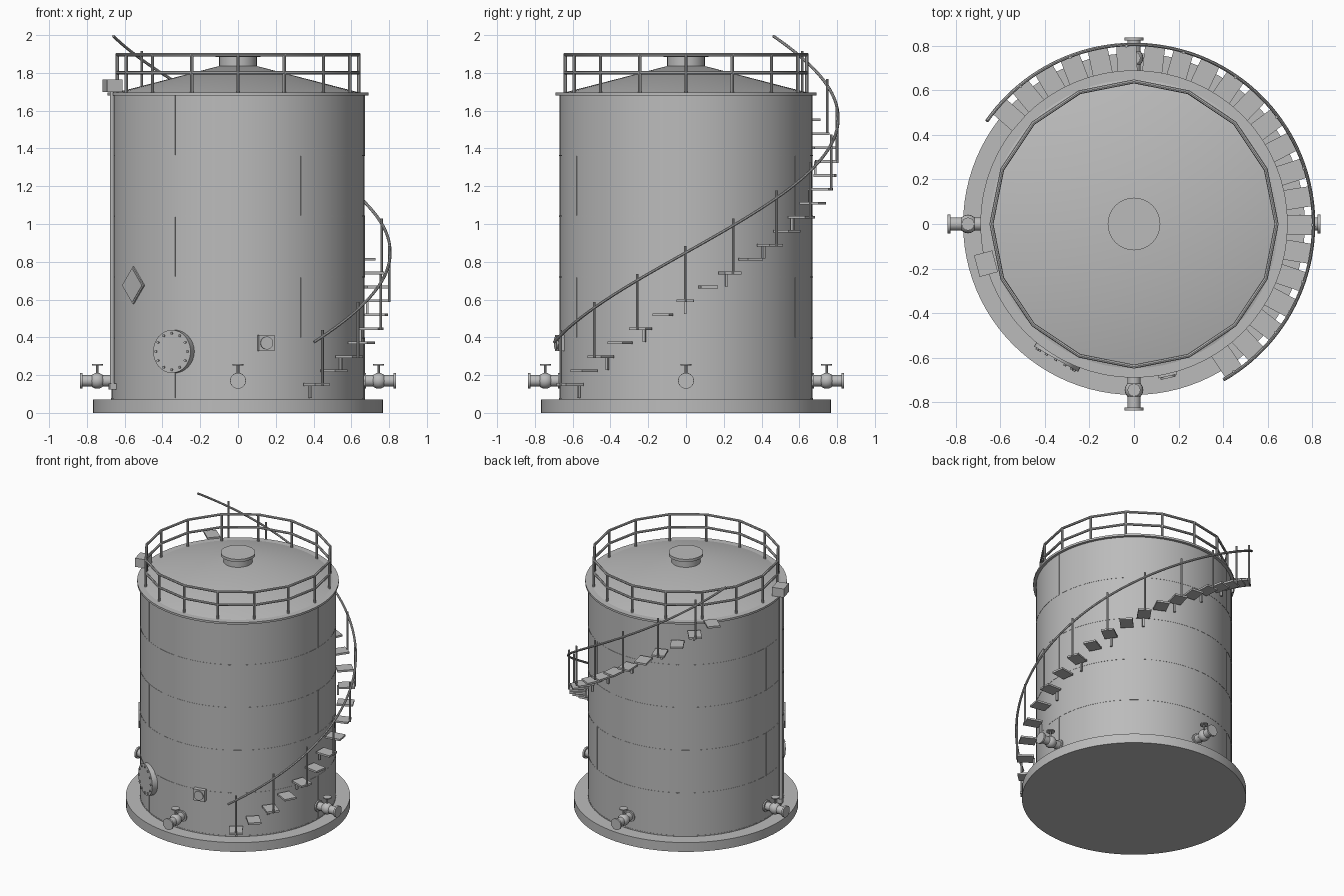
import bpy, bmesh, math
from mathutils import Matrix, Vector

cube = bpy.data.objects.get("Cube")
if cube:
    bpy.data.objects.remove(cube)

steel = bpy.data.materials.new("grey steel")
steel.use_nodes = True
GREY = (0.5, 0.5, 0.5, 1)
steel.diffuse_color = GREY
steel.node_tree.nodes["Principled BSDF"].inputs["Base Color"].default_value = GREY

WALL = 0.67           # shell radius
COURSE = 0.322        # height of one plate course
SHELL_BASE = 0.075


def finish(name, mesh):
    """Link a mesh as an object with the shared material and crisp smoothing."""
    mesh.materials.clear()
    mesh.materials.append(steel)
    obj = bpy.data.objects.new(name, mesh)
    bpy.context.collection.objects.link(obj)
    bpy.ops.object.select_all(action='DESELECT')
    obj.select_set(True)
    bpy.context.view_layer.objects.active = obj
    bpy.ops.object.shade_smooth_by_angle(angle=math.radians(30))
    return obj


def finish_bm(name, bm):
    mesh = bpy.data.meshes.new(name)
    bm.to_mesh(mesh)
    bm.free()
    return finish(name, mesh)


def at(azimuth, r, z):
    """Frame on the tank side: x points outward, y along the wall, z up."""
    return Matrix.Rotation(math.radians(azimuth), 4, 'Z') @ Matrix.Translation((r, 0, z))


def box(bm, frame, size):
    bmesh.ops.create_cube(bm, size=1, matrix=frame @ Matrix.Diagonal((*size, 1)))


def rod(bm, frame, radius, start, end, axis='Z', sides=16):
    """Capped cylinder from start to end along the frame's Z or X axis."""
    turn = Matrix.Rotation(math.pi / 2, 4, 'Y') if axis == 'X' else Matrix()
    mid = Matrix.Translation((0, 0, (start + end) / 2))
    bmesh.ops.create_cone(bm, cap_ends=True, segments=sides, radius1=radius,
                          radius2=radius, depth=end - start, matrix=frame @ turn @ mid)


def lathe(name, profile, sides=64):
    """Spin a (radius, height) profile around the vertical axis."""
    bm = bmesh.new()
    verts = [bm.verts.new((r, 0, z)) for r, z in profile]
    edges = [bm.edges.new(pair) for pair in zip(verts, verts[1:])]
    bmesh.ops.spin(bm, geom=verts + edges, cent=(0, 0, 0), axis=(0, 0, 1),
                   angle=math.tau, steps=sides, use_merge=True)
    bmesh.ops.remove_doubles(bm, verts=bm.verts, dist=0.0001)
    bmesh.ops.recalc_face_normals(bm, faces=bm.faces)
    return finish_bm(name, bm)


def tube(name, points, radius, cyclic=False):
    """Round bar along a path."""
    curve = bpy.data.curves.new(name, 'CURVE')
    curve.dimensions = '3D'
    curve.bevel_depth = radius
    curve.bevel_resolution = 2
    curve.use_fill_caps = True
    spline = curve.splines.new('POLY')
    spline.points.add(len(points) - 1)
    for point, co in zip(spline.points, points):
        point.co = (*co, 1)
    spline.use_cyclic_u = cyclic
    temp = bpy.data.objects.new(name + "_path", curve)
    bpy.context.collection.objects.link(temp)
    graph = bpy.context.evaluated_depsgraph_get()
    mesh = bpy.data.meshes.new_from_object(temp.evaluated_get(graph))
    bpy.data.objects.remove(temp)
    return finish(name, mesh)


# Foundation, shell, top curb, roof and vent
lathe("foundation", [(0, 0), (0.767, 0), (0.767, 0.07), (0, 0.07)], 96)
lathe("shell", [(0, 0.06), (WALL, 0.06), (WALL, 1.685), (0, 1.685)])
lathe("top_curb", [(0.6, 1.68), (0.69, 1.68), (0.69, 1.695), (0.6, 1.695)])
lathe("roof", [(0, 1.68), (0.655, 1.68), (0.655, 1.693), (0, 1.862)])
lathe("roof_vent", [(0, 1.8), (0.1, 1.8), (0.1, 1.885), (0.118, 1.885),
                    (0.118, 1.905), (0, 1.905)], 32)

# Weld seams: a ring between courses and staggered upright joints
for i in range(6):
    z = SHELL_BASE + i * COURSE
    lathe(f"ring_seam_{i + 1}", [(0.66, z - 0.003), (0.6715, z - 0.003),
                                 (0.6715, z + 0.003), (0.66, z + 0.003)])
bm = bmesh.new()
for course in range(5):
    for k in range(3):
        frame = at(120 * k + 60 * (course % 2), WALL, SHELL_BASE + (course + 0.5) * COURSE)
        box(bm, frame, (0.005, 0.006, COURSE))
finish_bm("upright_seams", bm)

# Roof guard rail
corners = [Vector((0.64 * math.cos(a), 0.64 * math.sin(a), 0))
           for a in (math.tau * k / 16 for k in range(16))]
for label, z in (("top", 1.897), ("middle", 1.80)):
    tube(f"guard_{label}_rail", [c + Vector((0, 0, z)) for c in corners], 0.009, True)
bm = bmesh.new()
for c in corners:
    rod(bm, Matrix.Translation(c), 0.009, 1.685, 1.9, sides=8)
finish_bm("guard_posts", bm)

# Spiral stair
START, STEP, RISE = -56, 9.28, 0.0738
treads, posts, brackets = bmesh.new(), bmesh.new(), bmesh.new()
for i in range(22):
    az, z = START + STEP * i, 0.15 + RISE * i
    box(treads, at(az, 0.742, z), (0.112, 0.09, 0.014))
    if i % 2 == 0:
        rod(posts, at(az, 0.8, z), 0.007, -0.007, 0.29, sides=8)
        box(brackets, at(az, 0.685, z - 0.035), (0.014, 0.014, 0.07))
finish_bm("stair_treads", treads)
finish_bm("stair_posts", posts)
finish_bm("stair_brackets", brackets)
path = []
for k in range(81):
    t = k / 80
    path.append(at(-60 + 205 * t, 0.806, 0.375 + 1.62 * t).translation)
tube("stair_handrail", path, 0.008)

# Four outlet valves with handwheels
for label, az in (("front", -90), ("left", 0), ("back", 90), ("right", 180)):
    bm = bmesh.new()
    frame = at(az, 0, 0.17)
    rod(bm, frame, 0.03, 0.65, 0.83, 'X')
    rod(bm, frame, 0.042, 0.664, 0.678, 'X')
    rod(bm, frame, 0.042, 0.824, 0.837, 'X')
    bmesh.ops.create_uvsphere(bm, u_segments=16, v_segments=10, radius=0.042,
                              matrix=frame @ Matrix.Translation((0.745, 0, 0)))
    stem = at(az, 0.745, 0.17)
    rod(bm, stem, 0.007, 0, 0.083, sides=8)
    rod(bm, stem, 0.029, 0.08, 0.088)
    finish_bm(f"{label}_valve", bm)

# Bolted manhole
bm = bmesh.new()
frame = at(-120, 0, 0.325)
rod(bm, frame, 0.114, 0.65, 0.7, 'X', 32)
for k in range(12):
    a = math.tau * k / 12
    offset = Matrix.Translation((0, 0.096 * math.cos(a), 0.096 * math.sin(a)))
    rod(bm, frame @ offset, 0.007, 0.69, 0.708, 'X', 6)
finish_bm("manhole", bm)

# Small inspection port
bm = bmesh.new()
box(bm, at(-77.5, 0.68, 0.37), (0.04, 0.085, 0.085))
rod(bm, at(-77.5, 0, 0.37), 0.034, 0.69, 0.709, 'X', 24)
finish_bm("inspection_port", bm)

# Diamond sign: a backing plate with a raised inner panel
bm = bmesh.new()
tilt = Matrix.Rotation(math.pi / 4, 4, 'X')
box(bm, at(-145, 0.676, 0.675) @ tilt, (0.008, 0.14, 0.14))
box(bm, at(-145, 0.678, 0.675) @ tilt, (0.008, 0.122, 0.122))
finish_bm("diamond_sign", bm)

# Level gauge: head box at the rim and guide pipe down the shell
bm = bmesh.new()
box(bm, at(-165, 0.688, 1.732), (0.085, 0.1, 0.065))
rod(bm, at(-165, 0.69, 0), 0.012, 0.13, 1.71, sides=12)
box(bm, at(-165, 0.685, 0.14), (0.04, 0.03, 0.03))
finish_bm("level_gauge", bm)
